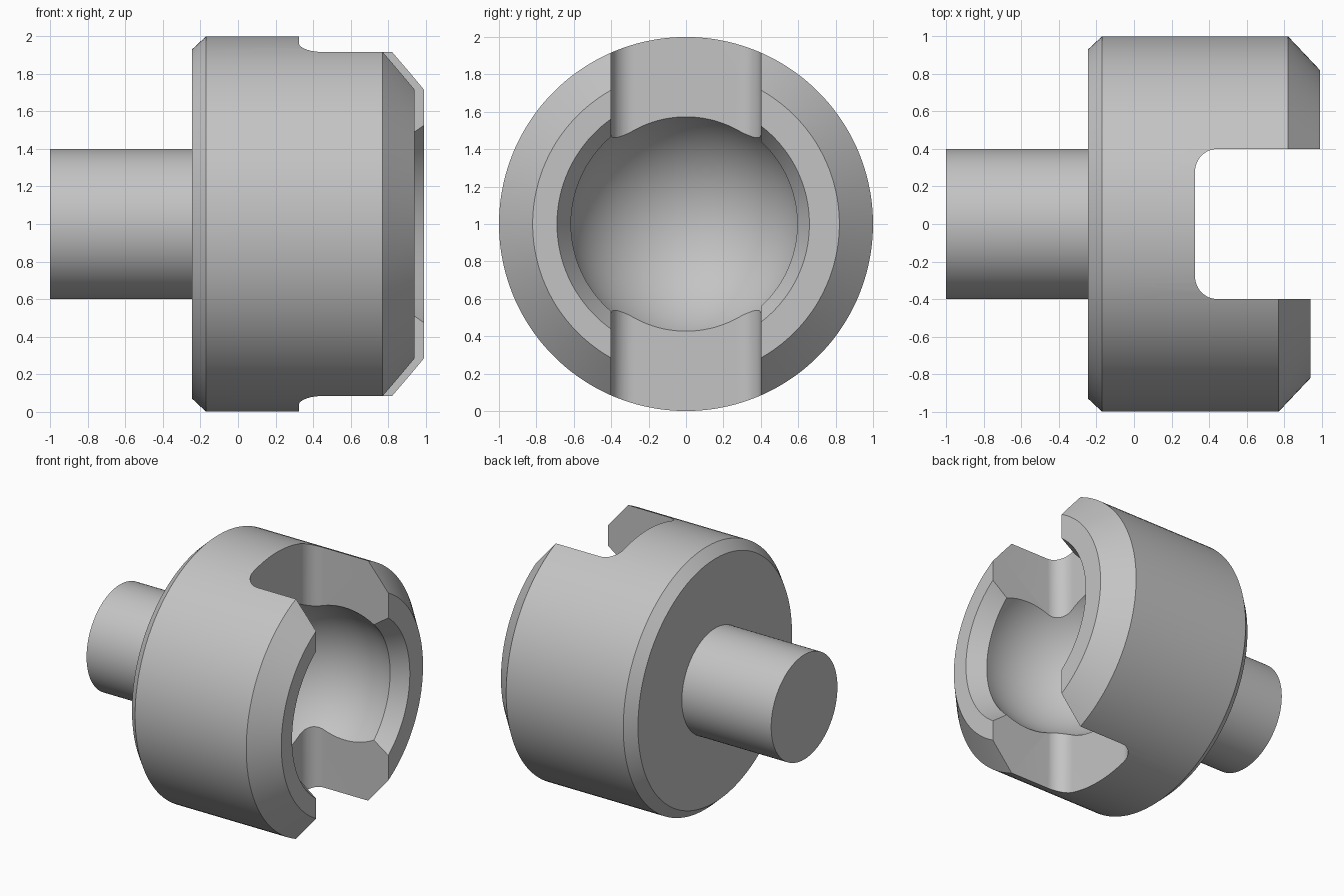
import bpy, bmesh, math
from mathutils import Vector

cube = bpy.data.objects.get("Cube")
if cube:
    bpy.data.objects.remove(cube, do_unlink=True)

SEGMENTS = 128
ARC_STEPS = 28
BALL_X, BALL_R = 0.62, 0.645    # spherical seat centre and radius
SLOT_HALF, SLOT_X, FILLET = 0.4, 0.325, 0.12

steel = bpy.data.materials.new("light grey steel")
steel.use_nodes = True
colour = (0.55, 0.55, 0.55, 1)
steel.diffuse_color = colour
steel.node_tree.nodes["Principled BSDF"].inputs["Base Color"].default_value = colour


def make_object(name, bm):
    bmesh.ops.recalc_face_normals(bm, faces=bm.faces)
    mesh = bpy.data.meshes.new(name)
    bm.to_mesh(mesh)
    bm.free()
    mesh.materials.append(steel)
    obj = bpy.data.objects.new(name, mesh)
    bpy.context.collection.objects.link(obj)
    return obj


def profile(tip, mouth, seat):
    """Shaft, chamfered housing, jaw tip, countersink and ball seat as (x, radius)."""
    pts = [(-1, 0), (-1, 0.4), (-0.245, 0.4), (-0.245, 0.93), (-0.17, 1),
           (tip - 0.17, 1), (tip, 0.82), (tip, mouth)]
    start = math.asin(seat / BALL_R)
    for i in range(ARC_STEPS + 1):
        a = start + (math.pi - start) * i / ARC_STEPS
        r = BALL_R * math.sin(a) if i < ARC_STEPS else 0
        pts.append((BALL_X + BALL_R * math.cos(a), r))
    return pts


# Turned body: the rear jaw is slightly longer than the front jaw
long_jaw = profile(0.99, 0.66, 0.595)
short_jaw = profile(0.94, 0.69, 0.615)
bm = bmesh.new()
rings = []
for s in range(SEGMENTS):
    a = 2 * math.pi * (s + 0.5) / SEGMENTS
    pts = long_jaw if math.cos(a) > 0 else short_jaw
    rings.append([bm.verts.new((x, r * math.cos(a), 1 + r * math.sin(a))) for x, r in pts])
for s, ring in enumerate(rings):
    after = rings[(s + 1) % SEGMENTS]
    for i in range(len(ring) - 1):
        bm.faces.new((ring[i], after[i], after[i + 1], ring[i + 1]))
bmesh.ops.remove_doubles(bm, verts=bm.verts, dist=0.0001)
body = make_object("coupling_body", bm)

# Vertical slot with rounded inner corners
outline = [(1.5, -SLOT_HALF)]
for side in (-1, 1):
    corner = []
    for i in range(13):
        a = math.pi / 2 * i / 12
        corner.append((SLOT_X + FILLET * (1 - math.sin(a)),
                       side * (SLOT_HALF - FILLET * (1 - math.cos(a)))))
    outline += corner if side < 0 else corner[::-1]
outline.append((1.5, SLOT_HALF))
bm = bmesh.new()
base = bm.faces.new([bm.verts.new((x, y, -0.5)) for x, y in outline])
top = bmesh.ops.extrude_face_region(bm, geom=[base])["geom"]
bmesh.ops.translate(bm, vec=Vector((0, 0, 3)),
                    verts=[v for v in top if isinstance(v, bmesh.types.BMVert)])
cutter = make_object("slot_cutter", bm)
cutter.hide_render = True

cut = body.modifiers.new("slot", 'BOOLEAN')
cut.operation = 'DIFFERENCE'
cut.solver = 'EXACT'
cut.object = cutter
bpy.ops.object.select_all(action='DESELECT')
body.select_set(True)
bpy.context.view_layer.objects.active = body
bpy.ops.object.modifier_apply(modifier=cut.name)
bpy.data.objects.remove(cutter, do_unlink=True)
bpy.ops.object.shade_smooth_by_angle(angle=math.radians(25))
